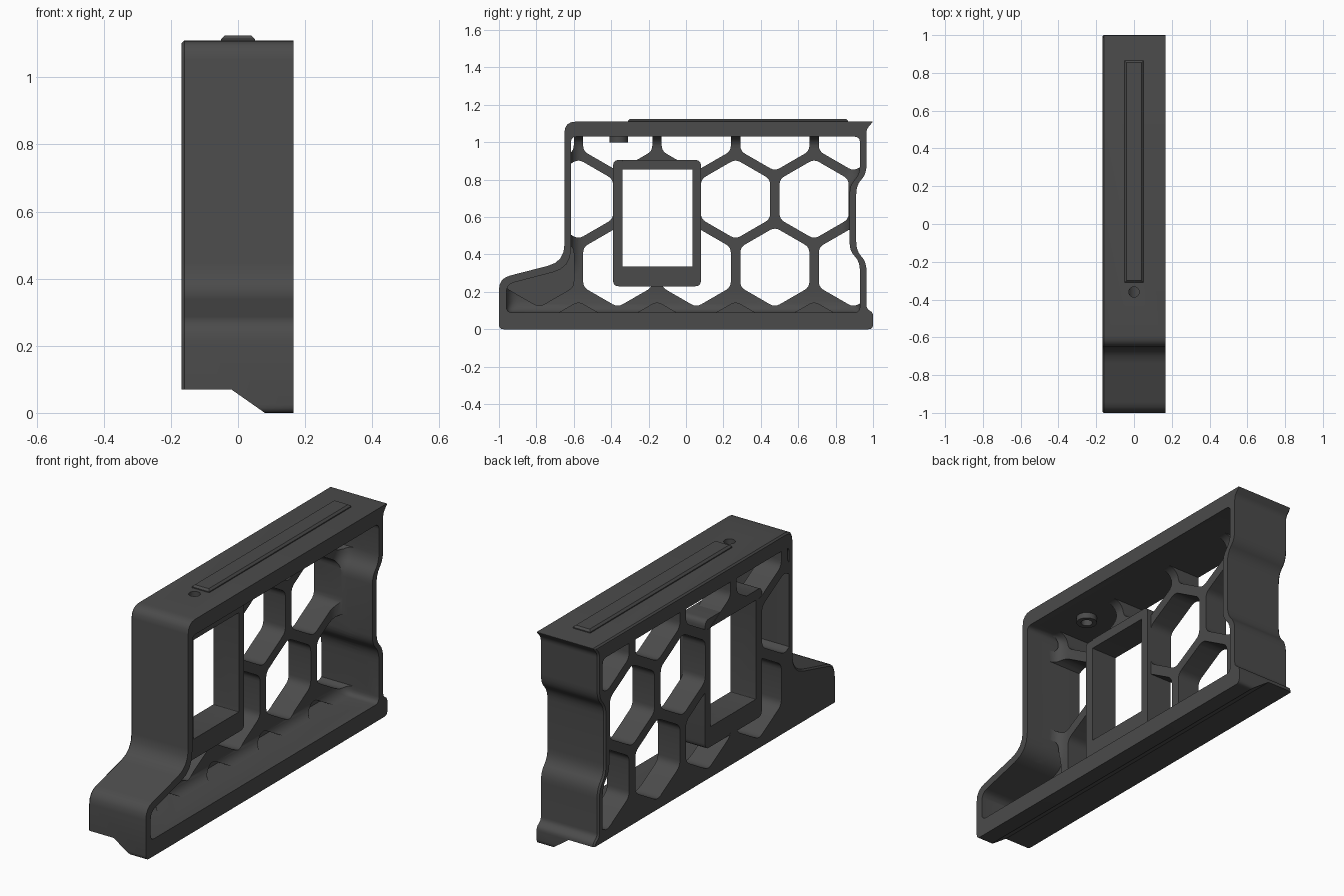
import bpy, bmesh, math
from mathutils import Vector

if "Cube" in bpy.data.objects:
    bpy.data.objects.remove(bpy.data.objects["Cube"])

dark = bpy.data.materials.new("dark_grey")
dark.diffuse_color = (0.07, 0.07, 0.07, 1)
dark.use_nodes = True
dark.node_tree.nodes["Principled BSDF"].inputs["Base Color"].default_value = dark.diffuse_color

def loft(name, rings):
    """Solid through equal-length rings of 3D points, capped at both ends."""
    bm = bmesh.new()
    vs = [[bm.verts.new(p) for p in ring] for ring in rings]
    n = len(vs[0])
    bm.faces.new(vs[0])
    bm.faces.new(vs[-1])
    for a, b in zip(vs, vs[1:]):
        for i in range(n):
            bm.faces.new((a[i], a[(i + 1) % n], b[(i + 1) % n], b[i]))
    bmesh.ops.recalc_face_normals(bm, faces=bm.faces)
    me = bpy.data.meshes.new(name)
    bm.to_mesh(me)
    bm.free()
    me.materials.append(dark)
    ob = bpy.data.objects.new(name, me)
    bpy.context.collection.objects.link(ob)
    return ob

def outline(corners, d=0.0, n=5):
    """Inset a sharp outline of (y, z, radius) by d, then round its corners."""
    pts = [Vector(c[:2]) for c in corners]
    k = len(pts)
    area = sum(pts[i - 1].x * pts[i].y - pts[i].x * pts[i - 1].y for i in range(k))
    s = 1 if area > 0 else -1
    off = []
    for i in range(k):
        e1 = (pts[i] - pts[i - 1]).normalized()
        e2 = (pts[(i + 1) % k] - pts[i]).normalized()
        n1, n2 = Vector((-e1.y, e1.x)) * s, Vector((-e2.y, e2.x)) * s
        off.append(pts[i] + (n1 + n2) * d / (1 + n1.dot(n2)))
    out = []
    for i in range(k):
        p, a, b = off[i], off[i - 1], off[(i + 1) % k]
        r = corners[i][2]
        pa = p + (a - p).normalized() * min(r, 0.45 * (a - p).length)
        pb = p + (b - p).normalized() * min(r, 0.45 * (b - p).length)
        for j in range(n):
            t = j / (n - 1)
            out.append(pa * (1 - t) ** 2 + p * 2 * t * (1 - t) + pb * t * t)
    return out

def at_x(x, pts):
    return [(x, p.x, p.y) for p in pts]

def prism(name, corners, x0, x1):
    o = outline(corners)
    return loft(name, [at_x(x0, o), at_x(x1, o)])

def rect(y0, y1, z0, z1, r):
    return [(y0, z0, r), (y1, z0, r), (y1, z1, r), (y0, z1, r)]

def hexagon(y, z, R, r):
    return [(y + R * math.sin(i * math.pi / 3), z + R * math.cos(i * math.pi / 3), r)
            for i in range(6)]

def cylinder(name, x, y, z0, z1, r, n=24):
    ring = [(x + r * math.cos(2 * math.pi * i / n), y + r * math.sin(2 * math.pi * i / n))
            for i in range(n)]
    return loft(name, [[(*p, z0) for p in ring], [(*p, z1) for p in ring]])

def boolean(ob, tool, op):
    m = ob.modifiers.new("bool", 'BOOLEAN')
    m.operation, m.object, m.solver = op, tool, 'EXACT'
    bpy.context.view_layer.objects.active = ob
    bpy.ops.object.modifier_apply(modifier=m.name)
    bpy.data.objects.remove(tool)

LEFT, RIGHT, WEB = -0.168, 0.166, -0.04

OUTER = [(-1, 0, .025), (-1, .272, .06), (-.65, .362, .09), (-.65, 1.11, .06),
         (1, 1.11, .006), (.965, 1.07, .02), (.965, .83, .05), (.91, .77, .05),
         (.91, .42, .05), (.965, .36, .05), (.965, .11, .02), (1, .09, .02), (1, 0, .025)]
INNER = [(-.96, .09, .03), (-.96, .24, .04), (-.615, .33, .1), (-.615, 1.03, .03),
         (.93, 1.03, .03), (.93, .83, .05), (.875, .77, .04), (.875, .42, .04),
         (.93, .36, .05), (.93, .09, .03)]

# main body with a small chamfer round the left face
body = loft("grip_frame", [at_x(LEFT, outline(OUTER, .008)),
                           at_x(LEFT + .008, outline(OUTER)),
                           at_x(RIGHT, outline(OUTER))])

# deep pocket from the right side with a rounded floor
R = 0.06
rings = [at_x(.3, outline(INNER))]
for i in range(6):
    a = i * math.pi / 10
    rings.append(at_x(WEB + R * (1 - math.sin(a)), outline(INNER, R * (1 - math.cos(a)))))
boolean(body, loft("pocket_cutter", rings), 'DIFFERENCE')

# honeycomb cells kept inside the rim; the lowest row and the toe cell are blind
PITCH, ROW, Z1, Y1 = 0.42, 0.364, 0.332, 0.475
cells = []
for row in range(4):
    for k in range(-3, 2):
        y = Y1 + k * PITCH + (0 if row % 2 else -PITCH / 2)
        z = Z1 + (row - 1) * ROW
        if row == 2 and k == -1 or row % 2 == 0 and k == -3:
            continue
        blind = row == 0 or (row == 1 and k == -3)
        size = 0.18 if row == 0 else 0.2135
        cells.append(prism("cell_cutter", hexagon(y, z, size, .03),
                           -.075 if blind else -.3, .1))
for c in cells:
    boolean(c, prism("rim_limit", INNER, -.4, .4), 'INTERSECT')
    if len(c.data.polygons):
        boolean(body, c, 'DIFFERENCE')
    else:
        bpy.data.objects.remove(c)

# rectangular window frame set in the honeycomb
boolean(body, prism("window_frame", rect(-.39, .08, .23, .905, .03), LEFT + .001, -.02), 'UNION')
boolean(body, prism("window_cutter", rect(-.34, .035, .335, .855, .004), -.3, .1), 'DIFFERENCE')

# sloping underside
under = [(-.3, -.1), (-.3, .07), (-.02, .07), (.08, 0), (.08, -.1)]
boolean(body, loft("underside_cutter", [[(x, y, z) for x, z in under] for y in (-1.2, 1.2)]),
        'DIFFERENCE')

# screw boss and hole in the top wall
boolean(body, cylinder("screw_boss", 0, -.36, 1.0, 1.06, .05), 'UNION')
boolean(body, cylinder("screw_cutter", 0, -.36, .9, 1.2, .028), 'DIFFERENCE')

# raised strip on top
def strip_ring(d, z):
    return [(-.05 + d, -.31 + d, z), (.05 - d, -.31 + d, z),
            (.05 - d, .865 - d, z), (-.05 + d, .865 - d, z)]
strip = loft("top_strip", [strip_ring(0, 1.10), strip_ring(0, 1.115), strip_ring(.01, 1.125)])

# smooth the rounded surfaces, keep edges crisp
for ob in (body, strip):
    bpy.ops.object.select_all(action='DESELECT')
    ob.select_set(True)
    bpy.context.view_layer.objects.active = ob
    bpy.ops.object.shade_smooth_by_angle(angle=math.radians(30))
